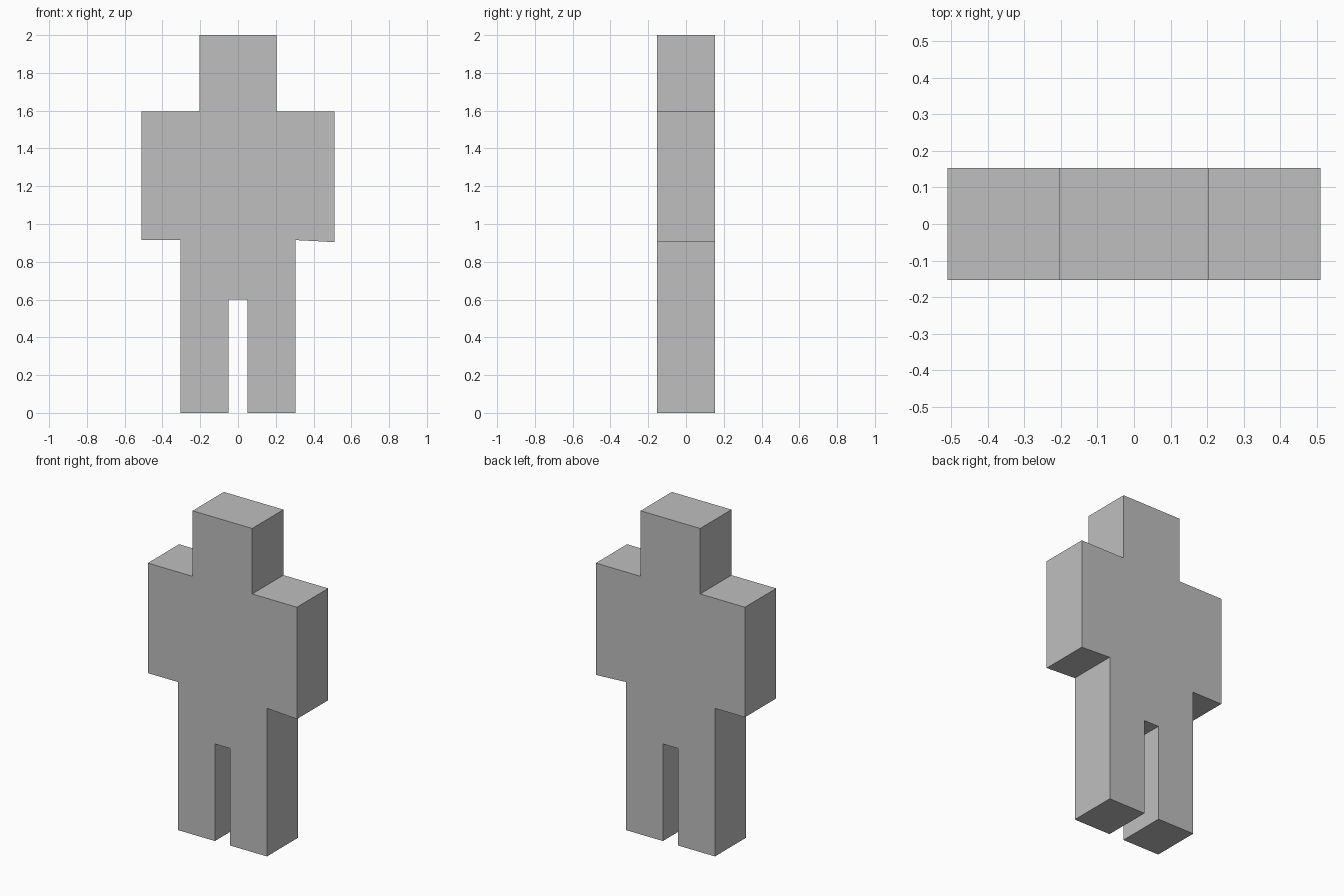
import bpy
import bmesh
from mathutils import Vector

cube = bpy.data.objects.get("Cube")
if cube:
    bpy.data.objects.remove(cube, do_unlink=True)

# Plain grey material
grey = bpy.data.materials.new("plain_grey")
grey.use_nodes = True
colour = (0.52, 0.52, 0.52, 1)
grey.diffuse_color = colour
grey.node_tree.nodes["Principled BSDF"].inputs["Base Color"].default_value = colour

DEPTH = 0.305
HEAD, SHOULDER, HIP, LEG_GAP = 0.204, 0.51, 0.305, 0.051


def half_outline(hand_z):
    """Half of the figure's outline, from the crotch round to the head."""
    return [
        (LEG_GAP, 0.60), (LEG_GAP, 0), (HIP, 0), (HIP, 0.915),   # leg
        (SHOULDER, hand_z), (SHOULDER, 1.595),                   # arm
        (HEAD, 1.595), (HEAD, 2.0),                              # head
    ]


# The left hand hangs slightly lower than the right
left = half_outline(0.904)
right = [(-x, z) for x, z in reversed(half_outline(0.915))]

# Figure: one outline extruded from front to back
bm = bmesh.new()
verts = [bm.verts.new((x, -DEPTH / 2, z)) for x, z in left + right]
face = bm.faces.new(verts)
result = bmesh.ops.extrude_face_region(bm, geom=[face], use_keep_orig=True)
back = [v for v in result["geom"] if isinstance(v, bmesh.types.BMVert)]
bmesh.ops.translate(bm, verts=back, vec=Vector((0, DEPTH, 0)))
bmesh.ops.recalc_face_normals(bm, faces=bm.faces[:])

mesh = bpy.data.meshes.new("standing_figure")
bm.to_mesh(mesh)
bm.free()
mesh.materials.append(grey)
figure = bpy.data.objects.new("standing_figure", mesh)
bpy.context.collection.objects.link(figure)
